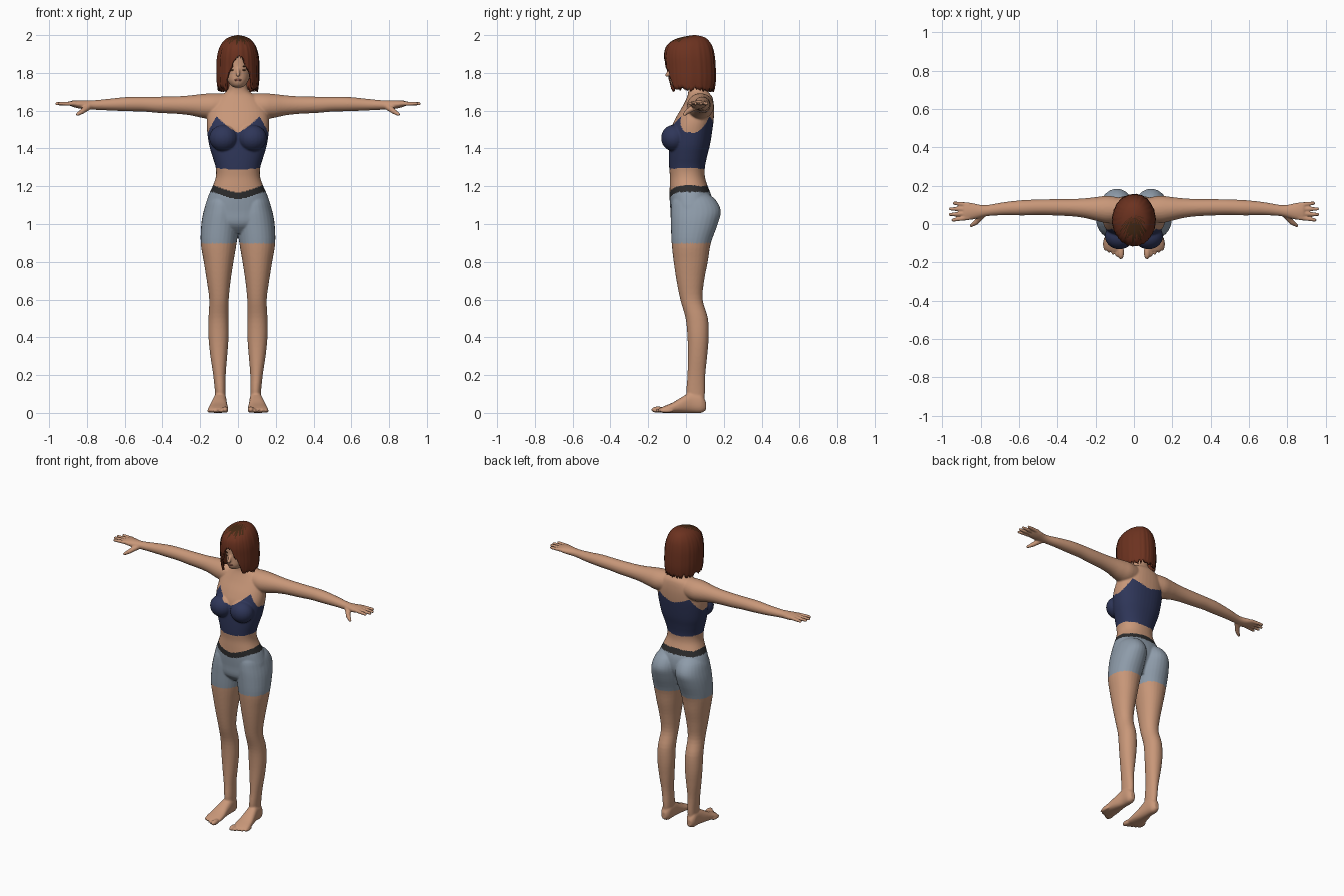
import bpy, bmesh, math, random
from mathutils import Matrix, Vector

random.seed(4)
if "Cube" in bpy.data.objects:
    bpy.data.objects.remove(bpy.data.objects["Cube"])


def material(name, rgb):
    m = bpy.data.materials.new(name)
    m.use_nodes = True
    m.diffuse_color = (*rgb, 1)
    bsdf = next(n for n in m.node_tree.nodes if n.type == 'BSDF_PRINCIPLED')
    bsdf.inputs["Base Color"].default_value = (*rgb, 1)
    return m


SKIN = material("skin", (.58, .31, .19))
NAVY = material("navy cloth", (.028, .037, .1))
GREY = material("blue grey cloth", (.27, .33, .4))
BELT = material("dark belt", (.025, .025, .026))
HAIR = material("auburn hair", (.15, .032, .014))
DARK = material("dark brown hair", (.06, .022, .007))
LIPS = material("lip pink", (.4, .14, .1))


def make_object(name, bm, mats):
    bmesh.ops.recalc_face_normals(bm, faces=bm.faces[:])
    mesh = bpy.data.meshes.new(name)
    bm.to_mesh(mesh)
    bm.free()
    for m in mats:
        mesh.materials.append(m)
    obj = bpy.data.objects.new(name, mesh)
    bpy.context.scene.collection.objects.link(obj)
    mesh.shade_smooth()
    return obj


def spline(rows, steps=4):
    """Pass a smooth curve through every column of the rows."""
    out = []
    for i in range(len(rows) - 1):
        a, b = rows[max(i - 1, 0)], rows[i]
        c, d = rows[i + 1], rows[min(i + 2, len(rows) - 1)]
        for s in range(steps):
            t = s / steps
            out.append([q + t * (r - p) / 2 + t * t * (p - 2.5 * q + 2 * r - e / 2)
                        + t ** 3 * (1.5 * (q - r) + (e - p) / 2)
                        for p, q, r, e in zip(a, b, c, d)])
    return out + [list(rows[-1])]


def tube(bm, axis, rows, side=1, power=1, count=28):
    """Loft ovals; a row holds position, then low and high bounds on both other axes."""
    others = [k for k in range(3) if k != axis]
    rings = []
    for pos, u0, u1, v0, v1 in spline(rows):
        ring = []
        for k in range(count):
            a = math.tau * k / count
            c, s = (math.copysign(abs(w) ** power, w) for w in (math.cos(a), math.sin(a)))
            p = Vector()
            p[axis] = pos
            p[others[0]] = (u0 + u1) / 2 + c * (u1 - u0) / 2
            p[others[1]] = (v0 + v1) / 2 + s * (v1 - v0) / 2
            p.x *= side
            ring.append(bm.verts.new(p))
        rings.append(ring)
    for r, q in zip(rings, rings[1:]):
        for k in range(count):
            n = (k + 1) % count
            bm.faces.new((r[k], r[n], q[n], q[k]))
    bm.faces.new(rings[0])
    bm.faces.new(rings[-1])


def blob(bm, center, radii):
    bmesh.ops.create_uvsphere(bm, u_segments=20, v_segments=14, radius=1,
                              matrix=Matrix.Translation(center) @ Matrix.Diagonal((*radii, 1)))


def digit(bm, start, end, r0, r1):
    """Tapered finger with a rounded tip."""
    a, b = Vector(start), Vector(end)
    turn = (b - a).to_track_quat('Z', 'Y').to_matrix().to_4x4()
    bmesh.ops.create_cone(bm, cap_ends=True, segments=14, radius1=r0, radius2=r1,
                          depth=(b - a).length,
                          matrix=Matrix.Translation((a + b) / 2) @ turn)
    blob(bm, b, (r1, r1, r1))


body = bmesh.new()

# Torso and neck: height, left, right, front, back
torso = [(.95, .1, -.03, .09), (1, .15, -.075, .11), (1.07, .176, -.082, .14),
         (1.14, .16, -.087, .137), (1.2, .134, -.086, .115), (1.25, .117, -.085, .1),
         (1.3, .118, -.089, .1), (1.36, .136, -.09, .112), (1.42, .153, -.088, .127),
         (1.5, .164, -.08, .14), (1.56, .163, -.055, .147), (1.62, .15, -.02, .148),
         (1.67, .11, .005, .14), (1.7, .062, .012, .118), (1.74, .047, .01, .1),
         (1.82, .045, 0, .1)]
tube(body, 2, [(z, -w, w, f, b) for z, w, f, b in torso], power=.9, count=40)

# Head and nose
head = [(1.722, .015, -.05, -.01), (1.732, .036, -.074, .02), (1.76, .056, -.086, .06),
        (1.8, .069, -.084, .1), (1.85, .077, -.082, .12), (1.9, .078, -.08, .125),
        (1.94, .066, -.06, .11), (1.97, .035, -.01, .075)]
tube(body, 2, [(z, -w, w, f, b) for z, w, f, b in head])
digit(body, (0, -.078, 1.825), (0, -.1, 1.789), .008, .011)

for side in (1, -1):
    # Bust
    blob(body, (side * .076, -.064, 1.455), (.076, .068, .07))

    # Leg with buttock
    tube(body, 2, [(.03, .07, .12, .03, .09), (.1, .065, .121, .003, .1),
                   (.2, .065, .131, .008, .102), (.3, .057, .146, .01, .112),
                   (.4, .05, .156, .008, .12), (.5, .05, .156, -.002, .116),
                   (.6, .049, .152, -.03, .088), (.7, .039, .165, -.05, .096),
                   (.8, .024, .181, -.065, .115), (.9, .007, .197, -.076, .132),
                   (1, -.005, .194, -.08, .168), (1.07, -.005, .181, -.08, .184),
                   (1.13, .005, .16, -.07, .155), (1.17, .03, .12, -.03, .1)],
         side, .95)

    # Foot and toes
    tube(body, 1, [(.105, .08, .112, .015, .06), (.08, .064, .126, 0, .1),
                   (.03, .06, .13, 0, .11), (-.02, .058, .142, 0, .085),
                   (-.07, .053, .153, 0, .055), (-.115, .052, .158, 0, .036),
                   (-.14, .06, .14, .005, .025)], side, .85)
    for k in range(5):
        r = .017 if k == 0 else .0115
        blob(body, (side * (.068 + .0205 * k), -.148 + .011 * k, r), (r, .037, r))

    # Arm and palm
    tube(body, 0, [(.04, .02, .13, 1.57, 1.69), (.13, .005, .147, 1.555, 1.692),
                   (.19, .015, .142, 1.562, 1.688), (.25, .03, .135, 1.575, 1.681),
                   (.32, .04, .131, 1.583, 1.676), (.42, .045, .13, 1.588, 1.674),
                   (.5, .047, .128, 1.595, 1.674), (.58, .045, .125, 1.597, 1.673),
                   (.68, .046, .114, 1.601, 1.663), (.76, .042, .1, 1.605, 1.655),
                   (.8, .034, .1, 1.607, 1.654), (.845, .023, .11, 1.612, 1.655),
                   (.88, .023, .112, 1.622, 1.653), (.89, .03, .105, 1.63, 1.648)], side)

    # Fingers and thumb
    for base, tip, reach in ((.034, .021, .945), (.056, .05, .96),
                             (.078, .079, .958), (.1, .109, .938)):
        digit(body, (side * .86, base, 1.637), (side * reach, tip, 1.637), .013, .009)
    digit(body, (side * .79, .05, 1.622), (side * .825, .008, 1.596), .018, .014)
    digit(body, (side * .825, .008, 1.596), (side * .85, -.008, 1.58), .014, .009)

# Fuse all the volumes into one smooth skin
figure = make_object("body", body, [SKIN, NAVY, GREY, BELT])
remesh = figure.modifiers.new("fuse", 'REMESH')
remesh.mode = 'VOXEL'
remesh.voxel_size = .005
relax = figure.modifiers.new("relax", 'SMOOTH')
relax.factor = .5
relax.iterations = 5
graph = bpy.context.evaluated_depsgraph_get()
fused = bpy.data.meshes.new_from_object(figure.evaluated_get(graph))
figure.modifiers.clear()
figure.data = fused
fused.materials.clear()
for m in (SKIN, NAVY, GREY, BELT):
    fused.materials.append(m)


def neckline(ax, y):
    """Two peaks over the bust and two on the back, low at the middle and armpits."""
    middle = 1.485 if y < .03 else 1.53
    if ax < .115:
        return middle + (1.57 - middle) * (ax / .115) ** 1.3
    return max(1.485, 1.57 - 1.9 * (ax - .115))


# Top, belt and shorts by height
for face in fused.polygons:
    x, y, z = face.center
    ax = abs(x)
    rise = max((ax / .13) ** 1.5, (y + .085) / .2)
    waist = 1.15 + .038 * min(1, rise)
    index = 0
    if 1.285 + .1 * ax < z < neckline(ax, y):
        index = 1
    elif abs(z - waist) < .018:
        index = 3
    elif .9 < z < waist:
        index = 2
    face.material_index = index
fused.shade_smooth()

# Eyes, brows and lips
for name, side in (("left", 1), ("right", -1)):
    for part, z, y, size in (("eye", 1.815, -.072, (.012, .006, .004)),
                             ("brow", 1.835, -.072, (.016, .006, .003))):
        bm = bmesh.new()
        blob(bm, (side * .03, y, z), size)
        make_object(name + "_" + part, bm, [DARK])
bm = bmesh.new()
blob(bm, (0, -.082, 1.762), (.02, .008, .006))
make_object("lips", bm, [LIPS])

# Bob haircut: one column of faces per lock, each with its own ragged tip
profile = spline([(2, .004, .04, .05), (1.992, .04, -.01, .09), (1.975, .07, -.065, .117),
                  (1.94, .095, -.105, .14), (1.89, .11, -.117, .152),
                  (1.83, .114, -.115, .157), (1.76, .113, -.112, .158),
                  (1.69, .104, -.1, .148)], 5)


def hair_outline(z):
    for a, b in zip(profile, profile[1:]):
        if z >= b[0]:
            t = (a[0] - z) / (a[0] - b[0])
            return [p + (q - p) * t for p, q in zip(a, b)]
    return profile[-1]


bm = bmesh.new()
LOCKS, ROWS = 96, 22
columns = []
for k in range(LOCKS):
    deg = 360 * k / LOCKS
    deg = deg - 360 if deg > 180 else deg
    off = abs(deg - 4) / 38
    tip = 1.895 - .14 * off ** 1.3 if off < 1 else 1.712
    tip += random.uniform(-.014, .014)
    ridge = 1 + random.uniform(-.022, .012)
    column = []
    for r in range(ROWS + 1):
        t = r / ROWS
        z = 2 - (2 - tip) * t ** 1.6
        _, w, front, back = hair_outline(z)
        grow = 1 + (ridge - 1) * min(1, 2 * t)
        a = math.radians(deg)
        column.append(bm.verts.new((w * grow * math.sin(a),
                                    (front + back) / 2 - (back - front) / 2 * grow * math.cos(a), z)))
    columns.append(column)
for k, column in enumerate(columns):
    other = columns[(k + 1) % LOCKS]
    patch = random.uniform(.03, .075)
    for r in range(ROWS):
        f = bm.faces.new((column[r], column[r + 1], other[r + 1], other[r]))
        c = f.calc_center_median()
        # Darker roots around the parting
        if c.z > 1.93 and math.hypot(c.x, c.y + .025) < patch:
            f.material_index = 1
bm.faces.new([c[0] for c in columns])
hair = make_object("hair", bm, [HAIR, DARK])
shell = hair.modifiers.new("thickness", 'SOLIDIFY')
shell.thickness = .014
shell.offset = -1
